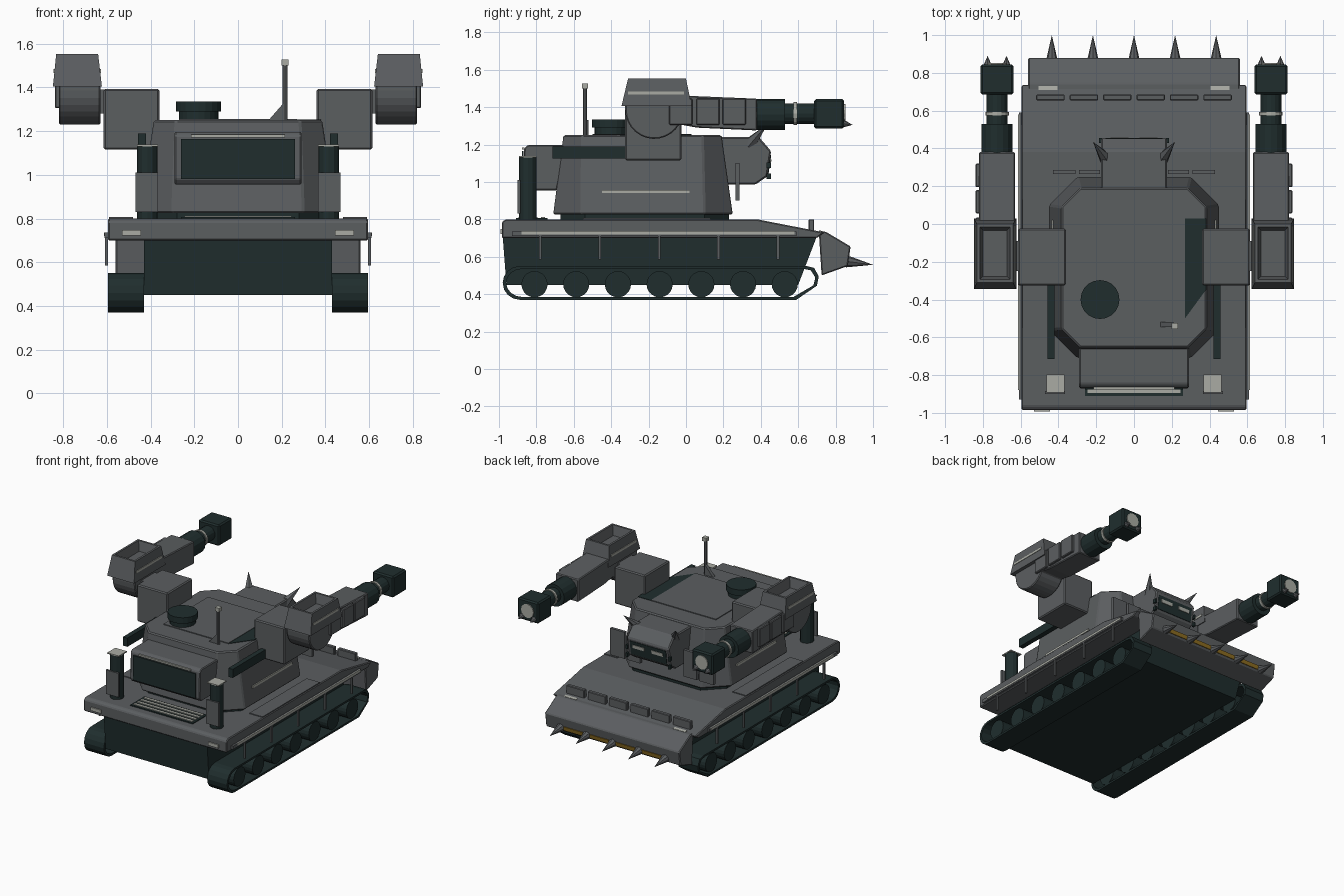
import bpy, bmesh, math
from mathutils import Vector


def material(name, col):
    m = bpy.data.materials.new(name)
    m.diffuse_color = (*col, 1)
    return m


GRAY = material("steel gray", (0.105, 0.112, 0.118))
DARK = material("dark green black", (0.014, 0.027, 0.027))
LIGHT = material("pale gray", (0.40, 0.41, 0.37))
GOLD = material("warning yellow", (0.26, 0.15, 0.015))


def finish(name, bm, mat, bevel=0):
    bmesh.ops.recalc_face_normals(bm, faces=bm.faces)
    me = bpy.data.meshes.new(name)
    bm.to_mesh(me)
    bm.free()
    me.materials.append(mat)
    ob = bpy.data.objects.new(name, me)
    bpy.context.collection.objects.link(ob)
    if bevel:
        mod = ob.modifiers.new("bevel", 'BEVEL')
        mod.width, mod.segments = bevel, 1
    return ob


def loft(name, a, b, mat, bevel=0, recess=None):
    """Join two matching rings; optionally sink a pocket in the second cap."""
    bm = bmesh.new()
    va = [bm.verts.new(p) for p in a]
    vb = [bm.verts.new(p) for p in b]
    n = len(a)
    for i in range(n):
        bm.faces.new((va[i], va[(i + 1) % n], vb[(i + 1) % n], vb[i]))
    bm.faces.new(va)
    top = bm.faces.new(vb)
    if recess:
        bmesh.ops.recalc_face_normals(bm, faces=bm.faces)
        bmesh.ops.inset_region(bm, faces=[top], thickness=recess[0])
        bmesh.ops.inset_region(bm, faces=[top], thickness=recess[1], depth=-recess[2])
    return finish(name, bm, mat, bevel)


def rect(x0, x1, y0, y1, z):
    return [(x0, y0, z), (x1, y0, z), (x1, y1, z), (x0, y1, z)]


def box(name, x0, x1, y0, y1, z0, z1, mat, bevel=0):
    return loft(name, rect(x0, x1, y0, y1, z0), rect(x0, x1, y0, y1, z1), mat, bevel)


def profile(name, pts, x0, x1, mat, bevel=0):
    return loft(name, [(x0, y, z) for y, z in pts], [(x1, y, z) for y, z in pts], mat, bevel)


def rod(name, p, q, r, mat, r2=None, n=16):
    p, q = Vector(p), Vector(q)
    bm = bmesh.new()
    bmesh.ops.create_cone(bm, cap_ends=True, segments=n, radius1=r,
                          radius2=r if r2 is None else r2, depth=(q - p).length)
    bm.transform((q - p).to_track_quat('Z', 'Y').to_matrix().to_4x4())
    bmesh.ops.translate(bm, verts=bm.verts, vec=(p + q) / 2)
    return finish(name, bm, mat)


def octagon(x, y0, y1, c, z):
    return [(x, y0 + c, z), (x, y1 - c, z), (x - c, y1, z), (c - x, y1, z),
            (-x, y1 - c, z), (-x, y0 + c, z), (c - x, y0, z), (x - c, y0, z)]


def arc(cy, cz, r, a0, a1, n):
    return [(cy + r * math.cos(math.radians(a0 + (a1 - a0) * i / n)),
             cz + r * math.sin(math.radians(a0 + (a1 - a0) * i / n))) for i in range(n + 1)]


# Hull, deck and ram
profile("lower_hull", [(-0.98, 0.71), (0.70, 0.71), (0.60, 0.45), (-0.96, 0.45)], -0.43, 0.43, DARK)
profile("deck", [(-0.985, 0.70), (-0.985, 0.785), (-0.965, 0.80), (0.38, 0.80), (0.74, 0.73),
                 (0.70, 0.70)], -0.595, 0.595, GRAY, 0.006)
profile("ram", [(0.71, 0.735), (0.745, 0.735), (0.88, 0.655), (0.865, 0.55), (0.725, 0.50)],
        -0.56, 0.56, GRAY, 0.006)
for i in range(5):
    x = (i - 2) * 0.2175
    rod("ram_spike", (x, 0.86, 0.575), (x, 1.0, 0.557), 0.032, GRAY, 0, 8)
for i in range(4):
    x = (i - 1.5) * 0.2175
    profile("ram_stripe", [(0.868, 0.56), (0.874, 0.56), (0.879, 0.59), (0.873, 0.59)],
            x - 0.08, x + 0.08, GOLD)
for i in range(6):
    x = (i - 2.5) * 0.177
    box("bow_armor_block", x - 0.075, x + 0.075, 0.655, 0.685, 0.73, 0.80, GRAY, 0.004)

# Engine deck grille
box("grille_base", -0.26, 0.26, -0.91, -0.74, 0.79, 0.806, DARK)
for i in range(4):
    y = -0.895 + i * 0.04
    box("grille_slat", -0.245, 0.245, y, y + 0.022, 0.80, 0.812, LIGHT)

# Turret
loft("turret_ring", octagon(0.41, -0.67, 0.23, 0.13, 0.79), octagon(0.41, -0.67, 0.23, 0.13, 0.83), DARK)
loft("turret", octagon(0.45, -0.71, 0.25, 0.15, 0.825), octagon(0.385, -0.655, 0.19, 0.10, 1.25),
     GRAY, 0.008)
box("roof_plate", -0.27, 0.27, -0.50, 0.03, 1.245, 1.256, GRAY)
roof = [(0.27, 0.03), (0.38, 0.03), (0.38, -0.35), (0.27, -0.50)]
loft("roof_dark_panel", [(x, y, 1.246) for x, y in roof], [(x, y, 1.253) for x, y in roof], DARK)
rod("hatch_base", (-0.18, -0.40, 1.24), (-0.18, -0.40, 1.30), 0.09, DARK, n=20)
rod("hatch_lid", (-0.18, -0.40, 1.29), (-0.18, -0.40, 1.335), 0.103, DARK, n=20)
rod("antenna", (0.215, -0.54, 1.24), (0.215, -0.54, 1.51), 0.012, GRAY, n=8)
box("antenna_tip", 0.198, 0.232, -0.557, -0.523, 1.50, 1.527, LIGHT)
brace = [(0.14, 1.25), (0.21, 1.25), (0.21, 1.33)]
loft("antenna_brace", [(x, -0.545, z) for x, z in brace], [(x, -0.52, z) for x, z in brace], GRAY)

# Rear bustle
profile("bustle", [(-0.69, 0.955), (-0.85, 0.955), (-0.87, 0.98), (-0.865, 1.18), (-0.845, 1.197),
                   (-0.64, 1.197)], -0.29, 0.29, GRAY, 0.006)
box("bustle_panel", -0.26, 0.26, -0.877, -0.868, 0.98, 1.165, DARK)
box("bustle_light", -0.215, 0.215, -0.876, -0.864, 1.172, 1.184, LIGHT)

# Face at the turret nose
profile("head", [(0.15, 1.24), (0.39, 1.24), (0.455, 1.165), (0.435, 1.03), (0.37, 0.985),
                 (0.20, 0.985)], -0.175, 0.175, GRAY, 0.008)
profile("face_panel", [(0.450, 1.145), (0.456, 1.145), (0.441, 1.04), (0.435, 1.04)],
        -0.15, 0.15, DARK)
for s in (-1, 1):
    profile("eye", [(0.450, 1.12), (0.457, 1.12), (0.454, 1.095), (0.447, 1.095)],
            s * 0.03, s * 0.125, LIGHT)
    rod("horn", (s * 0.145, 0.34, 1.20), (s * 0.217, 0.435, 1.31), 0.038, GRAY, 0, 6)
    box("nose_plate_inner", s * 0.18, s * 0.29, 0.265, 0.287, 0.90, 1.10, GRAY)
    box("nose_plate_outer", s * 0.31, s * 0.43, 0.265, 0.287, 0.90, 1.10, GRAY)
    for z in (1.09, 1.03):
        box("cheek_fin", s * 0.17, s * 0.185, 0.43, 0.455, z - 0.015, z + 0.015, DARK)

TRACK = arc(-0.89, 0.46, 0.09, 90, 270, 8) + [(0.59, 0.37), (0.70, 0.445), (0.71, 0.495),
                                              (0.685, 0.54), (0.645, 0.55)]

for s in (-1, 1):
    # Track band as a hollow loop, with road wheels
    bm = bmesh.new()
    rings = []
    for x, ky, kz in ((0.43, 1, 1), (0.595, 1, 1), (0.595, 0.978, 0.84), (0.43, 0.978, 0.84)):
        rings.append([bm.verts.new((s * x, -0.135 + (y + 0.135) * ky, 0.46 + (z - 0.46) * kz))
                      for y, z in TRACK])
    n = len(TRACK)
    for k in range(4):
        a, b = rings[k], rings[(k + 1) % 4]
        for i in range(n):
            bm.faces.new((a[i], a[(i + 1) % n], b[(i + 1) % n], b[i]))
    finish("track", bm, DARK)
    for i in range(7):
        y = -0.81 + i * 0.223
        rod("road_wheel", (s * 0.43, y, 0.453), (s * 0.58, y, 0.453), 0.07, DARK, n=20)

    # Deck trim
    box("side_rail", s * 0.59, s * 0.61, -0.93, 0.59, 0.71, 0.735, GRAY)
    box("side_light_strip", s * 0.606, s * 0.613, -0.88, 0.58, 0.72, 0.737, LIGHT)
    for i in range(5):
        y = -0.78 + i * 0.318
        box("skirt_strut", s * 0.596, s * 0.608, y - 0.007, y + 0.007, 0.585, 0.72, GRAY)
    box("fender_plate", s * 0.48, s * 0.59, -0.55, 0.13, 0.79, 0.806, GRAY)
    box("tail_light", s * 0.445, s * 0.53, -0.993, -0.984, 0.722, 0.747, LIGHT)
    profile("headlight", [(0.71, 0.733), (0.73, 0.729), (0.73, 0.737), (0.71, 0.741)],
            s * 0.405, s * 0.505, LIGHT)

    # Exhaust stack
    rod("exhaust_stack", (s * 0.415, -0.845, 0.79), (s * 0.415, -0.845, 1.13), 0.047, DARK, n=12)
    box("exhaust_shield", s * 0.365, s * 0.47, -0.90, -0.885, 0.83, 1.01, GRAY)
    box("exhaust_cap", s * 0.367, s * 0.463, -0.893, -0.797, 1.13, 1.138, LIGHT)

    # Shoulder and turret side details
    box("shoulder", s * 0.36, s * 0.615, -0.325, -0.025, 1.115, 1.393, GRAY, 0.008)
    box("side_bar", s * 0.42, s * 0.457, -0.715, -0.30, 1.125, 1.19, DARK)
    box("turret_light_strip", s * 0.425, s * 0.438, -0.45, 0.02, 0.94, 0.957, LIGHT)

    # Arm cannon
    body = arc(-0.17, 1.385, 0.155, 180, 330, 12) + [(0.06, 1.29), (0.38, 1.275), (0.38, 1.445),
                                                     (0.02, 1.46), (-0.325, 1.42)]
    profile("arm_body", body, s * 0.63, s * 0.82, GRAY, 0.006)
    box("arm_pivot", s * 0.60, s * 0.64, -0.25, -0.09, 1.28, 1.39, GRAY)
    loft("arm_hopper", rect(s * 0.623, s * 0.847, -0.345, 0.03, 1.405),
         rect(s * 0.64, s * 0.832, -0.31, 0.0, 1.552), GRAY, recess=(0.022, 0.025, 0.07))
    profile("hopper_light", [(-0.31, 1.467), (-0.01, 1.467), (-0.01, 1.484), (-0.31, 1.484)],
            s * 0.835, s * 0.844, LIGHT)
    profile("hopper_light_inner", [(-0.31, 1.467), (-0.01, 1.467), (-0.01, 1.484), (-0.31, 1.484)],
            s * 0.627, s * 0.635, LIGHT)
    for y in (-0.09, 0.055, 0.195):
        box("arm_panel", s * 0.81, s * 0.838, y, y + 0.125, 1.305, 1.445, GRAY, 0.005)
    rod("barrel_sleeve", (s * 0.725, 0.37, 1.36), (s * 0.725, 0.53, 1.36), 0.083, DARK)
    rod("barrel", (s * 0.725, 0.52, 1.365), (s * 0.725, 0.70, 1.365), 0.055, DARK)
    rod("barrel_ring", (s * 0.725, 0.575, 1.365), (s * 0.725, 0.593, 1.365), 0.062, LIGHT)
    box("muzzle", s * 0.638, s * 0.812, 0.685, 0.845, 1.285, 1.443, DARK, 0.01)
    rod("muzzle_lens", (s * 0.725, 0.84, 1.365), (s * 0.725, 0.852, 1.365), 0.052, LIGHT, n=12)
    for x in (0.675, 0.775):
        rod("muzzle_spike", (s * x, 0.84, 1.312), (s * x, 0.89, 1.305), 0.022, GRAY, 0, 8)
